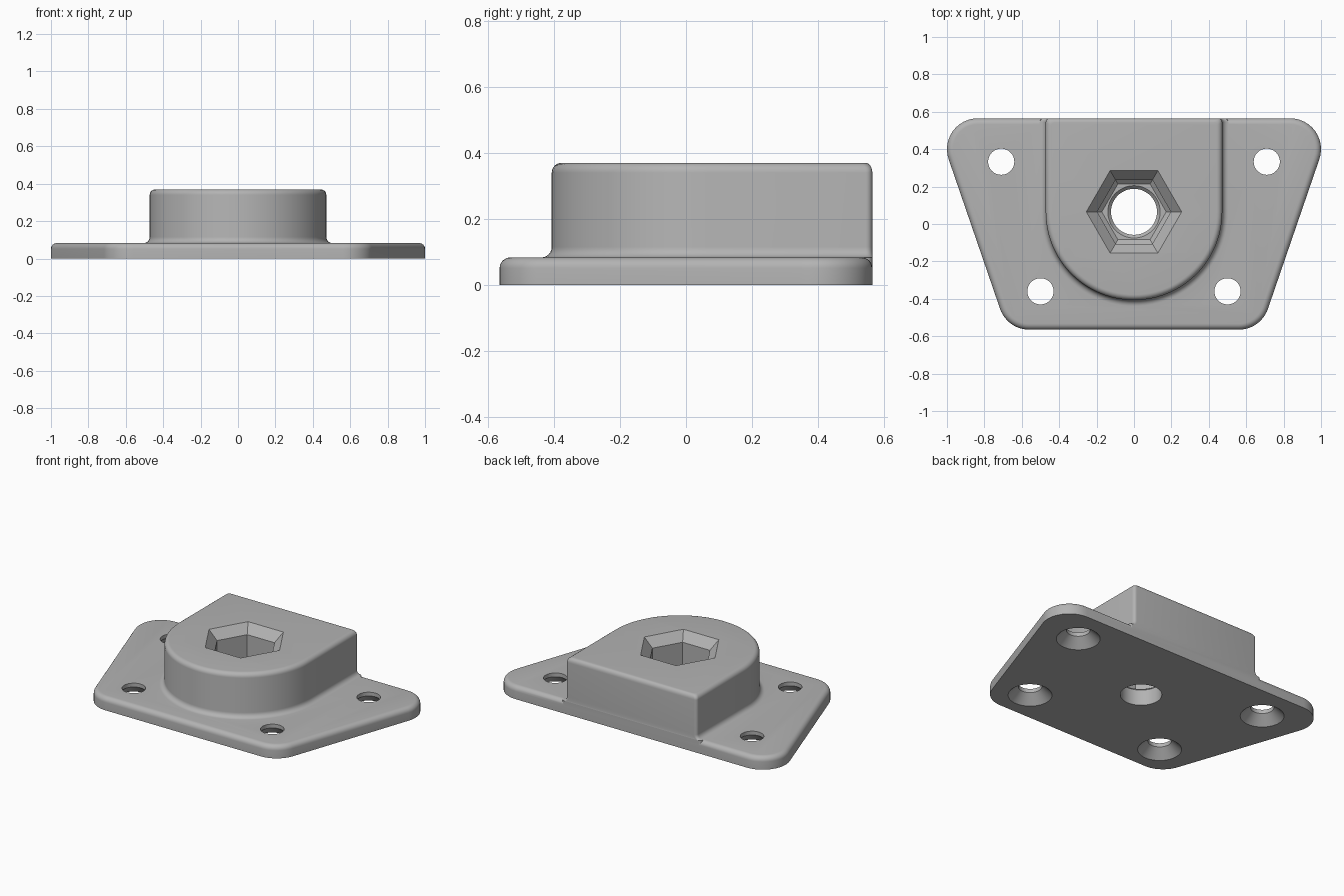
import bpy, bmesh
from math import pi, cos, sin, radians

cube = bpy.data.objects.get("Cube")
if cube:
    bpy.data.objects.remove(cube, do_unlink=True)

grey = bpy.data.materials.new("plain_grey")
grey.use_nodes = True
grey.diffuse_color = (0.45, 0.45, 0.45, 1)
grey.node_tree.nodes["Principled BSDF"].inputs["Base Color"].default_value = (0.45, 0.45, 0.45, 1)

BACK = 0.565
CY = 0.065          # centre of the boss and socket
TOP = 0.37
PLATE = 0.083
QUARTER = [radians(a) for a in range(0, 91, 15)]


def arc(cx, cy, r, a0, a1, n=12):
    angles = [radians(a0 + (a1 - a0) * i / n) for i in range(n + 1)]
    return [(cx + r * cos(a), cy + r * sin(a)) for a in angles]


def loft(name, rings):
    """Closed solid through a stack of (outline, height) rings."""
    bm = bmesh.new()
    loops = [[bm.verts.new((x, y, z)) for x, y in outline] for outline, z in rings]
    for low, high in zip(loops, loops[1:]):
        n = len(low)
        for i in range(n):
            j = (i + 1) % n
            bm.faces.new((low[i], low[j], high[j], high[i]))
    bm.faces.new(loops[0][::-1])
    bm.faces.new(loops[-1])
    bmesh.ops.recalc_face_normals(bm, faces=bm.faces)
    mesh = bpy.data.meshes.new(name)
    bm.to_mesh(mesh)
    bm.free()
    mesh.materials.append(grey)
    obj = bpy.data.objects.new(name, mesh)
    bpy.context.collection.objects.link(obj)
    return obj


def combine(target, other, operation):
    bpy.context.view_layer.objects.active = target
    mod = target.modifiers.new("combine", 'BOOLEAN')
    mod.operation = operation
    mod.solver = 'EXACT'
    mod.object = other
    bpy.ops.object.modifier_apply(modifier=mod.name)
    bpy.data.objects.remove(other, do_unlink=True)


def plate_outline(inset):
    r = 0.165 - inset
    yb, yf = BACK - 0.165, 0.165 - BACK
    return (arc(0.835, yb, r, -19, 90) + arc(-0.835, yb, r, 90, 199)
            + arc(-0.56, yf, r, 199, 270) + arc(0.56, yf, r, 270, 341))


def boss_outline(grow):
    r, c = 0.472 + grow, 0.02
    yb = BACK + min(grow, 0) * 0.7
    return (arc(0, CY, r, 180, 360, 48) + arc(r - c, yb - c, c, 0, 90, 5)
            + arc(c - r, yb - c, c, 90, 180, 5))


def circle(x, y, r, n=48):
    return arc(x, y, r, 0, 360 - 360 / n, n - 1)


# Mounting plate with a rounded top edge
f = 0.032
body = loft("mounting_plate", [(plate_outline(0), 0)] + [
    (plate_outline(f * (1 - cos(a))), PLATE - f + f * sin(a)) for a in QUARTER])

# Raised boss: fillet at its foot, rounded rim
e = 0.03
foot = [(boss_outline(f * (1 - sin(a))), PLATE + f * (1 - cos(a))) for a in QUARTER]
rim = [(boss_outline(-e * (1 - cos(a))), TOP - e + e * sin(a)) for a in QUARTER]
boss = loft("boss", [(boss_outline(f), 0.03)] + foot + rim)
combine(body, boss, 'UNION')

# Hexagonal socket with a chamfered mouth
socket = loft("socket_cutter", [(circle(0, CY, r, 6), z) for r, z in
              ((0.172, 0.12), (0.197, 0.14), (0.197, 0.312), (0.255, TOP), (0.255, 0.45))])
combine(body, socket, 'DIFFERENCE')

# Central through hole, eased at the socket floor
bore = loft("bore_cutter", [(circle(0, CY, r), z) for r, z in
            ((0.123, -0.1), (0.123, 0.103), (0.14, 0.12), (0.14, 0.15))])
combine(body, bore, 'DIFFERENCE')

# Screw holes, countersunk from below
for side in (-1, 1):
    for x, y in ((0.71, 0.333), (0.5, -0.36)):
        hole = loft("screw_cutter", [(circle(side * x, y, r), z) for r, z in
                    ((0.13, -0.05), (0.13, 0), (0.07, 0.058), (0.07, 0.2))])
        combine(body, hole, 'DIFFERENCE')

body.name = "socket_mount"
bpy.ops.object.select_all(action='DESELECT')
body.select_set(True)
bpy.context.view_layer.objects.active = body
bpy.ops.object.shade_smooth_by_angle(angle=radians(30))
